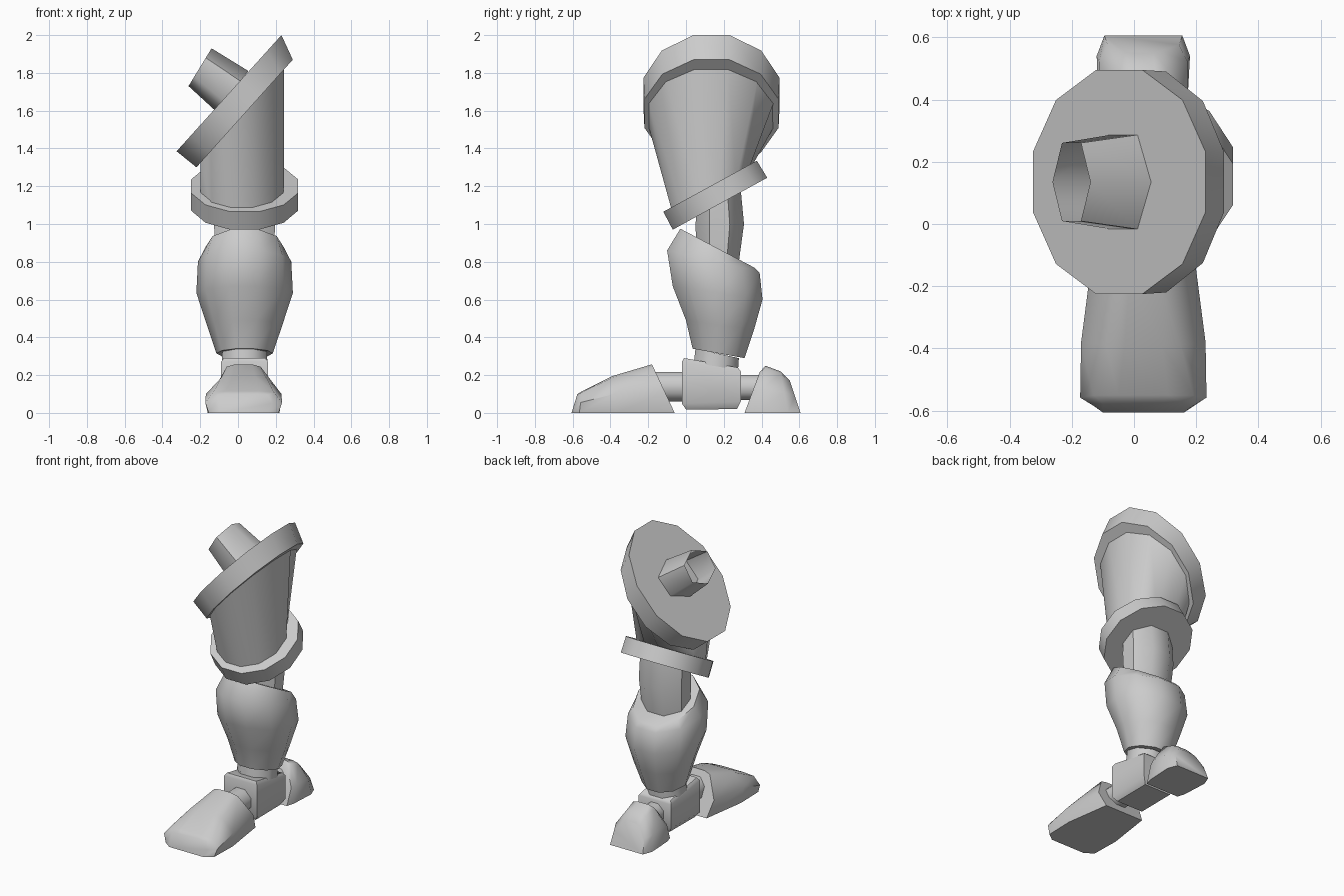
import bpy, bmesh, math
from mathutils import Vector as V

if "Cube" in bpy.data.objects:
    bpy.data.objects.remove(bpy.data.objects["Cube"])

CX, CY = 0.035, 0.135      # leg axis in x, hip centre in y


def oval(c, u, v, n, half_step=True):
    """n-sided ring around c; u and v reach the flat sides when half_step is set."""
    c, u, v = V(c), V(u), V(v)
    k = 1 / math.cos(math.pi / n) if half_step else 1
    ph = math.pi / n if half_step else 0
    return [c + k * (math.cos(2 * math.pi * i / n + ph) * u +
                     math.sin(2 * math.pi * i / n + ph) * v) for i in range(n)]


def front_oval(p, q, w, n, half_step=True):
    """Ring whose front silhouette runs from p to q (x, z), half depth w in y."""
    p, q = V((p[0], CY, p[1])), V((q[0], CY, q[1]))
    return oval((p + q) / 2, (q - p) / 2, (0, w, 0), n, half_step)


def side_oval(p, q, w, n, half_step=True):
    """Ring whose side silhouette runs from p to q (y, z), half width w in x."""
    p, q = V((CX, p[0], p[1])), V((CX, q[0], q[1]))
    return oval((p + q) / 2, (q - p) / 2, (w, 0, 0), n, half_step)


def loft(name, rings, angle=50, cap_start=True, cap_end=True):
    bm = bmesh.new()
    rows = [[bm.verts.new(p) for p in r] for r in rings]
    n = len(rows[0])
    for a, b in zip(rows, rows[1:]):
        for i in range(n):
            j = (i + 1) % n
            bm.faces.new((a[i], a[j], b[j], b[i]))
    if cap_start:
        bm.faces.new(rows[0])
    if cap_end:
        bm.faces.new(rows[-1])
    bmesh.ops.recalc_face_normals(bm, faces=bm.faces)
    me = bpy.data.meshes.new(name)
    bm.to_mesh(me)
    bm.free()
    ob = bpy.data.objects.new(name, me)
    bpy.context.collection.objects.link(ob)
    bpy.ops.object.select_all(action='DESELECT')
    ob.select_set(True)
    bpy.context.view_layer.objects.active = ob
    bpy.ops.object.shade_smooth_by_angle(angle=math.radians(angle))
    return ob


def arch(y0, y1, base, mid, top, zm, h):
    """Foot section: base/mid/top half widths; leans from y0 on the floor to y1 at height h."""
    half = [(base, 0), (mid, zm), (top, h * 0.95), (top * 0.5, h)]
    pts = half + [(-x, z) for x, z in reversed(half)]
    return [V((CX - 0.005 + x, y0 + (y1 - y0) * z / h, z)) for x, z in pts]


# Tilted hip plate and its open hexagonal peg
loft("hip_plate", [front_oval((-0.325, 1.385), (0.23, 2.0), 0.36, 12),
                   front_oval((-0.22, 1.30), (0.29, 1.87), 0.355, 12)])
loft("hip_peg", [front_oval((-0.12, 1.60), (0.055, 1.81), 0.175, 6, False),
                 front_oval((-0.262, 1.73), (-0.14, 1.93), 0.145, 6, False)],
     angle=65, cap_end=False)

# Thigh from the plate to the knee ring
loft("thigh", [oval((0.022, CY, 1.59), (0.222, 0, 0.25), (0, 0.335, 0), 12),
               oval((0.022, 0.125, 1.14), (0.22, 0, 0), (0, 0.19, 0.105), 12)])

# Knee ring and the tube below it
loft("knee_ring", [side_oval((-0.12, 1.065), (0.375, 1.335), 0.283, 12),
                   side_oval((-0.07, 0.97), (0.43, 1.245), 0.283, 12)])
loft("knee_tube", [side_oval((0.055, 1.06), (0.29, 1.18), 0.16, 8),
                   side_oval((0.05, 0.99), (0.307, 1.0), 0.162, 8),
                   side_oval((0.06, 0.80), (0.28, 0.80), 0.15, 8)])

# Shin guard
shin = [((-0.03, 0.975), (0.36, 0.77), 0.20), ((-0.10, 0.86), (0.39, 0.74), 0.235),
        ((-0.07, 0.67), (0.405, 0.60), 0.243), ((0.0, 0.49), (0.36, 0.44), 0.19),
        ((0.035, 0.34), (0.31, 0.29), 0.142)]
loft("shin", [side_oval(p, q, w, 10) for p, q, w in shin])

# Ankle collar and block
loft("ankle_collar", [side_oval((0.05, 0.34), (0.28, 0.29), 0.118, 8),
                      side_oval((0.04, 0.25), (0.275, 0.22), 0.122, 8)])
block = [(-0.01, 0.29, 0.275, 0.24, 0.11), (-0.022, 0.27, 0.29, 0.22, 0.125),
         (-0.022, 0.05, 0.29, 0.06, 0.125), (0.0, 0.018, 0.27, 0.02, 0.10)]
loft("ankle_block", [[V((CX - w, a, za)), V((CX + w, a, za)), V((CX + w, b, zb)),
                      V((CX - w, b, zb))] for a, za, b, zb, w in block])

# Joints between ankle, toe and heel
for name, y0, y1, z, r in (("toe_joint", -0.2, 0.03, 0.138, 0.078),
                           ("heel_joint", 0.25, 0.42, 0.135, 0.066)):
    loft(name, [oval((CX, y, z), (r, 0, 0), (0, 0, r), 8) for y in (y0, y1)])

# Toe cap and heel cap
loft("toe_cap", [arch(-0.606, -0.575, 0.13, 0.15, 0.13, 0.05, 0.10),
                 arch(-0.565, -0.55, 0.185, 0.203, 0.16, 0.055, 0.115),
                 arch(-0.37, -0.39, 0.19, 0.20, 0.12, 0.10, 0.195),
                 arch(-0.06, -0.18, 0.145, 0.165, 0.09, 0.11, 0.257)])
loft("heel_cap", [arch(0.31, 0.39, 0.125, 0.13, 0.08, 0.11, 0.215),
                  arch(0.36, 0.42, 0.14, 0.145, 0.08, 0.12, 0.25),
                  arch(0.54, 0.50, 0.15, 0.142, 0.075, 0.11, 0.22),
                  arch(0.606, 0.55, 0.125, 0.115, 0.065, 0.09, 0.17)])
